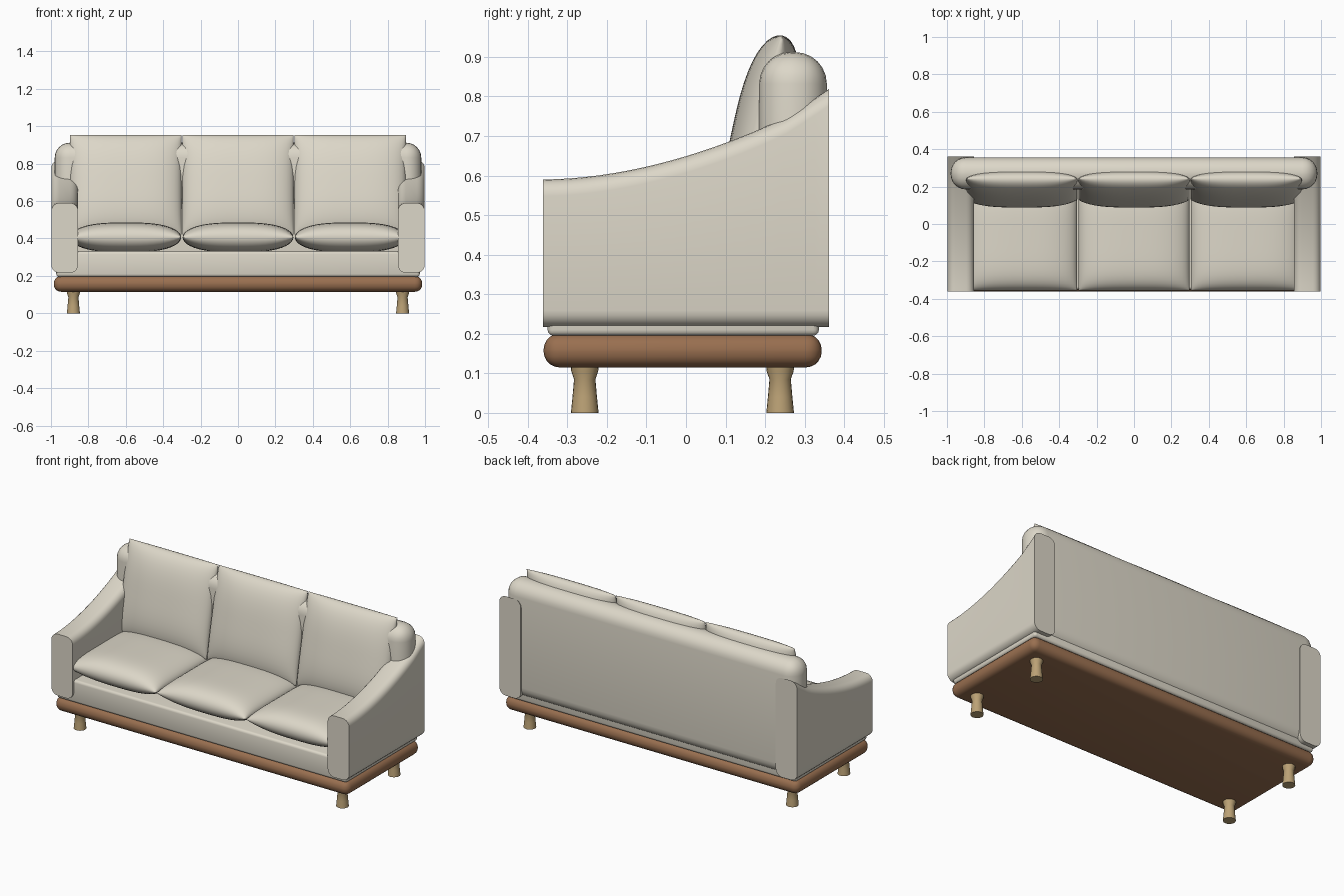
import bpy, bmesh
from math import sin, cos, pi, radians
from mathutils import Matrix

if "Cube" in bpy.data.objects:
    bpy.data.objects.remove(bpy.data.objects["Cube"])


def material(name, color):
    m = bpy.data.materials.new(name)
    m.diffuse_color = (*color, 1)
    m.use_nodes = True
    m.node_tree.nodes["Principled BSDF"].inputs["Base Color"].default_value = m.diffuse_color
    return m


FABRIC = material("cream fabric", (0.72, 0.68, 0.58))
WOOD = material("brown wood", (0.32, 0.16, 0.08))
OAK = material("light oak", (0.50, 0.36, 0.18))


def finish(bm, name, mat, angle=40):
    bmesh.ops.recalc_face_normals(bm, faces=bm.faces)
    me = bpy.data.meshes.new(name)
    bm.to_mesh(me)
    bm.free()
    me.materials.append(mat)
    ob = bpy.data.objects.new(name, me)
    bpy.context.collection.objects.link(ob)
    bpy.ops.object.select_all(action='DESELECT')
    ob.select_set(True)
    bpy.context.view_layer.objects.active = ob
    bpy.ops.object.shade_smooth_by_angle(angle=radians(angle))
    return ob


def rounded_box(name, lo, hi, bevel, mat, segments=5):
    bm = bmesh.new()
    bmesh.ops.create_cube(bm, size=1)
    for v in bm.verts:
        for i in range(3):
            v.co[i] = lo[i] if v.co[i] < 0 else hi[i]
    bmesh.ops.bevel(bm, geom=bm.edges[:], offset=bevel, segments=segments,
                    profile=0.5, affect='EDGES')
    return finish(bm, name, mat)


def loft(bm, rings):
    rows = [[bm.verts.new(p) for p in r] for r in rings]
    n = len(rows[0])
    for a, b in zip(rows, rows[1:]):
        for i in range(n):
            j = (i + 1) % n
            bm.faces.new((a[i], a[j], b[j], b[i]))
    bm.faces.new(rows[0])
    bm.faces.new(rows[-1])


def pillow(name, hx, hy, t, px, py, matrix, n=24):
    # two domed sheets welded along the seam
    bm = bmesh.new()
    s = [sin(pi / 2 * (2 * i / n - 1)) for i in range(n + 1)]
    for side in (1, -1):
        g = [[bm.verts.new((u * hx, v * hy, side * t * max(
            0, (1 - abs(u) ** px) * (1 - abs(v) ** py)) ** 0.5))
            for v in s] for u in s]
        for i in range(n):
            for j in range(n):
                bm.faces.new((g[i][j], g[i + 1][j], g[i + 1][j + 1], g[i][j + 1]))
    bmesh.ops.remove_doubles(bm, verts=bm.verts[:], dist=1e-5)
    bm.transform(matrix)
    return finish(bm, name, FABRIC, 60)


# Wooden plinth, upholstered base and backrest
rounded_box("wood_plinth", (-0.985, -0.36, 0.115), (0.985, 0.343, 0.2), 0.04, WOOD)
rounded_box("seat_base", (-0.972, -0.35, 0.195), (0.972, 0.336, 0.332), 0.015, FABRIC, 3)
rounded_box("backrest", (-0.98, 0.185, 0.21), (0.98, 0.356, 0.912), 0.08, FABRIC, 6)


# Arms: rounded cross-section swept along y under a rising top line
def arm_top(y):
    t = (y + 0.362) / 0.6
    return 0.59 + 0.15 * t ** 1.85 + 0.15 * max(0, y - 0.25)


def arm_ring(side, y):
    x0, x1, z0, z1, r = 0.855, 0.998, 0.217, arm_top(y), 0.042
    pts = []
    for k, (cx, cz) in enumerate(((x1 - r, z1 - r), (x0 + r, z1 - r),
                                  (x0 + r, z0 + r), (x1 - r, z0 + r))):
        for i in range(6):
            a = pi / 2 * (k + i / 5)
            pts.append((side * (cx + r * cos(a)), y, cz + r * sin(a)))
    return pts


for side, label in ((-1, "left"), (1, "right")):
    bm = bmesh.new()
    loft(bm, [arm_ring(side, -0.362 + 0.724 * i / 20) for i in range(21)])
    finish(bm, label + "_arm", FABRIC)

# Cushions: three seats and three leaning backs
lean = Matrix.Rotation(radians(78), 4, 'X')
for x, label in ((-0.6, "left"), (0, "middle"), (0.6, "right")):
    pillow(label + "_seat_cushion", 0.296, 0.28, 0.08, 2.8, 5,
           Matrix.Translation((x, -0.075, 0.406)))
    pillow(label + "_back_cushion", 0.298, 0.272, 0.075, 3, 3,
           Matrix.Translation((x, 0.187, 0.688)) @ lean)

# Turned legs
profile = ((0, 0.035), (0.04, 0.031), (0.085, 0.027), (0.105, 0.034), (0.125, 0.036))
for x in (-0.88, 0.88):
    for y, label in ((-0.256, "front"), (0.238, "rear")):
        bm = bmesh.new()
        loft(bm, [[(x + r * cos(2 * pi * i / 20), y + r * sin(2 * pi * i / 20), z)
                   for i in range(20)] for z, r in profile])
        finish(bm, label + ("_left" if x < 0 else "_right") + "_leg", OAK)
